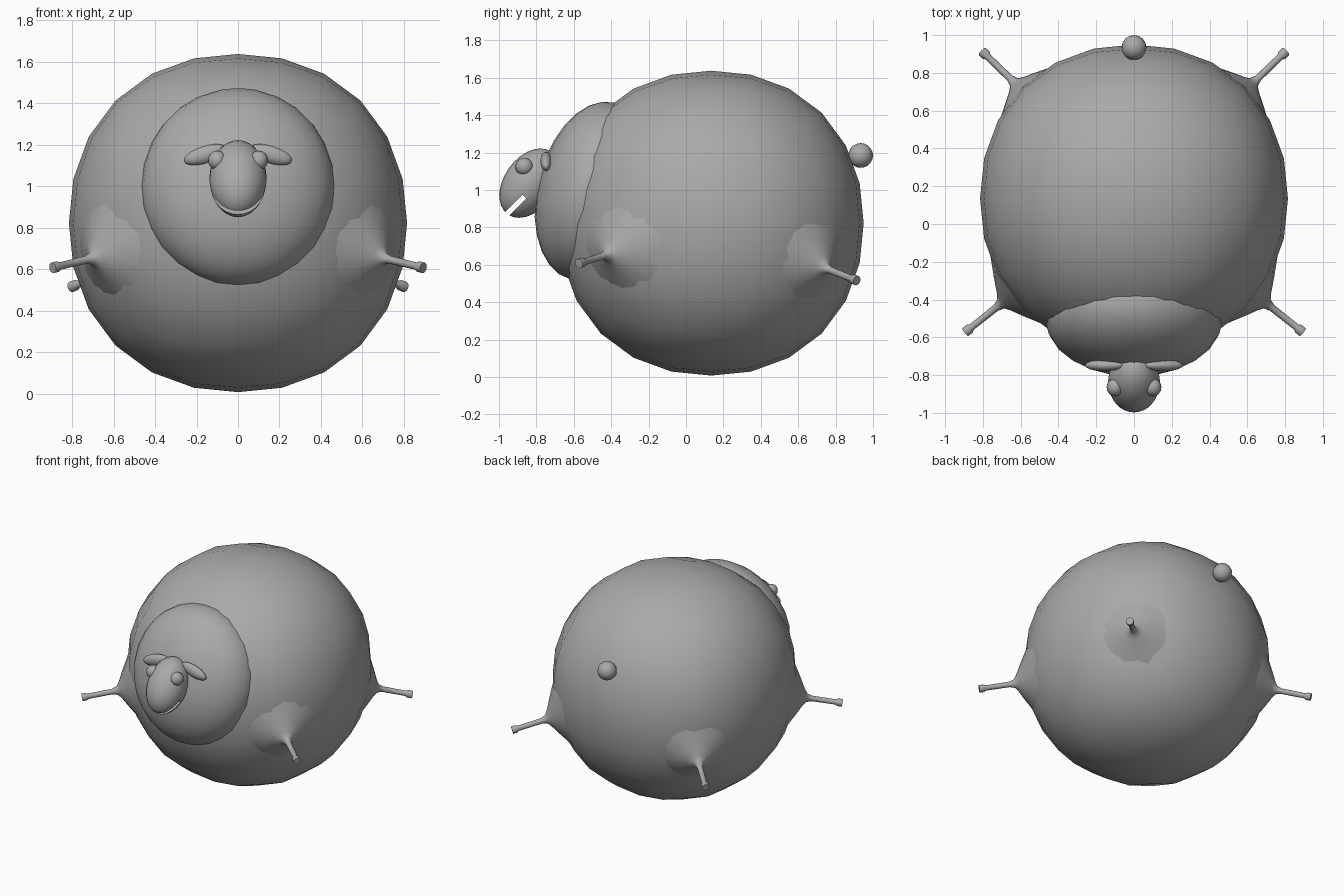
import bpy, bmesh, math
from mathutils import Vector, Matrix

cube = bpy.data.objects.get("Cube")
if cube:
    bpy.data.objects.remove(cube)

grey = bpy.data.materials.new("wool_grey")
grey.use_nodes = True
colour = (0.4, 0.4, 0.4, 1)
grey.diffuse_color = colour
grey.node_tree.nodes["Principled BSDF"].inputs["Base Color"].default_value = colour

CENTRE = Vector((0, 0.135, 0.823))
RADIUS = 0.815


def finish(bm, name, matrix, angle=180):
    """Turn a bmesh into a smooth shaded object."""
    bmesh.ops.recalc_face_normals(bm, faces=bm.faces)
    mesh = bpy.data.meshes.new(name)
    bm.to_mesh(mesh)
    bm.free()
    mesh.materials.append(grey)
    obj = bpy.data.objects.new(name, mesh)
    obj.matrix_world = matrix
    bpy.context.collection.objects.link(obj)
    shade(obj, angle)
    return obj


def shade(obj, angle):
    bpy.ops.object.select_all(action='DESELECT')
    obj.select_set(True)
    bpy.context.view_layer.objects.active = obj
    bpy.ops.object.shade_smooth_by_angle(angle=math.radians(angle))


def ellipsoid(name, centre, semi, rotation=None, segments=24, rings=14):
    bm = bmesh.new()
    bmesh.ops.create_uvsphere(bm, u_segments=segments, v_segments=rings, radius=1)
    bmesh.ops.scale(bm, vec=semi, verts=bm.verts)
    turn = rotation if rotation else Matrix()
    return finish(bm, name, Matrix.Translation(centre) @ turn)


def body():
    """Slightly boxy ball made from an evenly divided cube."""
    bm = bmesh.new()
    bmesh.ops.create_cube(bm, size=2)
    bmesh.ops.subdivide_edges(bm, edges=bm.edges, cuts=5, use_grid_fill=True)
    power = 2.15
    for v in bm.verts:
        p = Vector([math.tan(c * math.pi / 4) for c in v.co])
        length = sum(abs(c) ** power for c in p) ** (1 / power)
        v.co = p * (RADIUS / length)
    finish(bm, "body", Matrix.Translation(CENTRE))


def leg(name, direction):
    """Stretched skin cone, thin leg and foot, turned around a radial axis."""
    profile = [(0.27, 0.77), (0.14, 0.848), (0.06, 0.893), (0.03, 0.915), (0.019, 0.95),
               (0.018, 1.115), (0.026, 1.13), (0.026, 1.16), (0, 1.16)]
    bm = bmesh.new()
    verts = [bm.verts.new((r, 0, d)) for r, d in profile]
    edges = [bm.edges.new(pair) for pair in zip(verts, verts[1:])]
    bmesh.ops.spin(bm, geom=verts + edges, cent=(0, 0, 0), axis=(0, 0, 1),
                   angle=math.tau, steps=16)
    bmesh.ops.remove_doubles(bm, verts=bm.verts, dist=0.0005)
    turn = Vector(direction).to_track_quat('Z', 'Y').to_matrix().to_4x4()
    finish(bm, name, Matrix.Translation(CENTRE) @ turn, 50)


def tilt_x(degrees):
    return Matrix.Rotation(math.radians(degrees), 4, 'X')


body()

# Woolly chest and tail
ellipsoid("chest", (0, -0.5, 0.995), (0.47, 0.295, 0.487), tilt_x(-14))
ellipsoid("tail", (0, 0.934, 1.185), (0.066, 0.066, 0.066), segments=16, rings=10)

# Head with a slit mouth
head = ellipsoid("head", (0, -0.835, 1.037), (0.138, 0.138, 0.205), tilt_x(-35))
bm = bmesh.new()
bmesh.ops.create_cube(bm, size=1)
bmesh.ops.scale(bm, vec=(0.5, 0.25, 0.028), verts=bm.verts)
cutter = finish(bm, "mouth_cutter", Matrix.Translation((0, -0.953, 0.877)) @ tilt_x(45), 30)
cutter.hide_render = True
cut = head.modifiers.new("mouth", 'BOOLEAN')
cut.operation = 'DIFFERENCE'
cut.solver = 'EXACT'
cut.object = cutter
bpy.context.view_layer.update()
bpy.context.view_layer.objects.active = head
bpy.ops.object.modifier_apply(modifier="mouth")
bpy.data.objects.remove(cutter)
shade(head, 40)

# Paired parts
for side, s in (("left", 1), ("right", -1)):
    ellipsoid(side + "_eye", (s * 0.1, -0.865, 1.125), (0.045, 0.048, 0.047),
              segments=16, rings=10)
    ellipsoid(side + "_ear", (s * 0.157, -0.748, 1.153), (0.108, 0.031, 0.042),
              Matrix.Rotation(math.radians(s * 17), 4, 'Y'), segments=16, rings=10)
    leg(side + "_front_leg", (s * 0.89, -0.705, -0.215))
    leg(side + "_back_leg", (s * 0.81, 0.785, -0.31))
